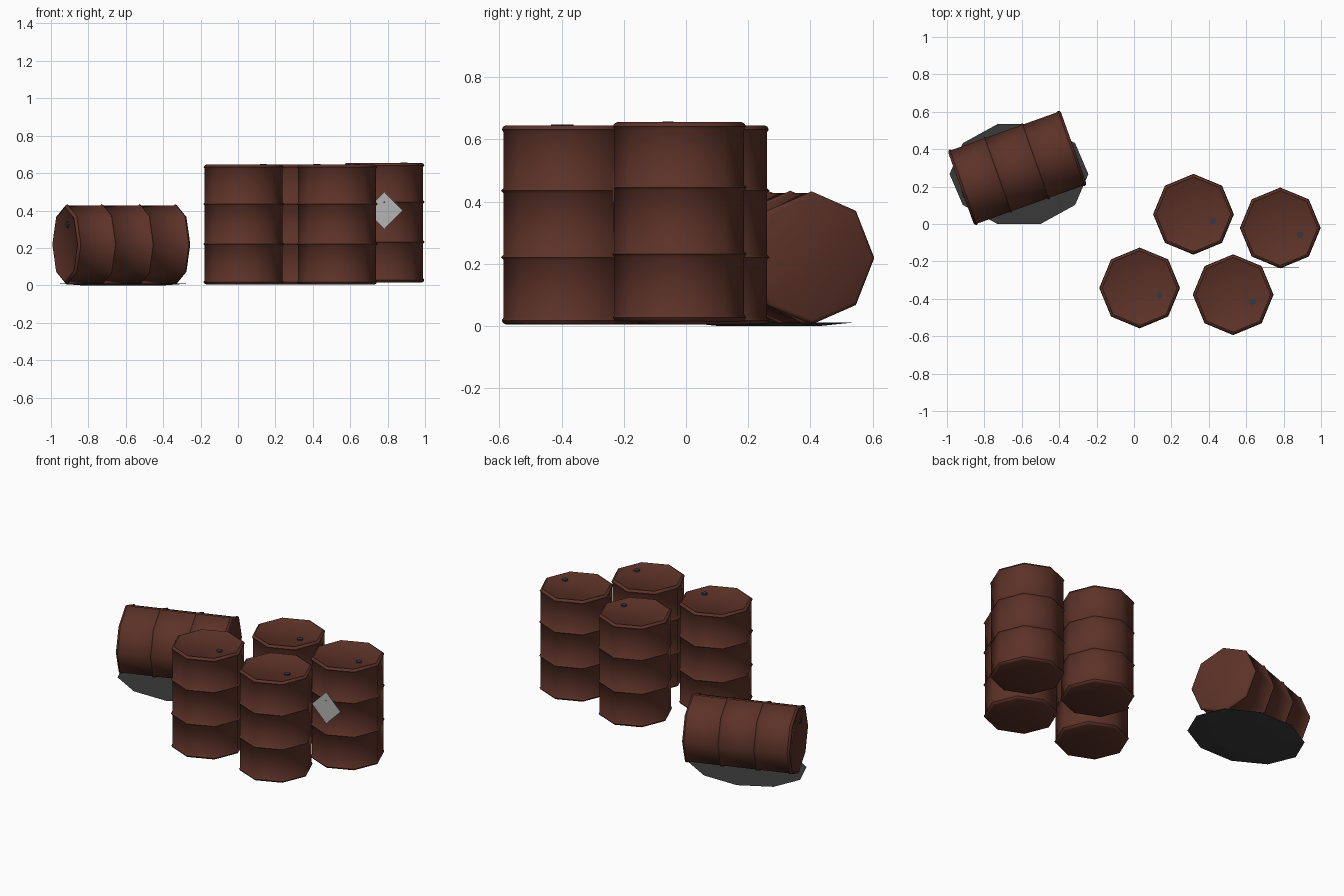
import bpy, bmesh, math
from mathutils import Matrix, Vector

if "Cube" in bpy.data.objects:
    bpy.data.objects.remove(bpy.data.objects["Cube"])


def material(name, rgb):
    m = bpy.data.materials.new(name)
    m.diffuse_color = (*rgb, 1)
    m.use_nodes = True
    m.node_tree.nodes["Principled BSDF"].inputs["Base Color"].default_value = m.diffuse_color
    return m


RUST = material("rust_brown", (0.108, 0.032, 0.021))
STEEL = material("dark_steel", (0.032, 0.042, 0.048))
OIL = material("oil_grey", (0.042, 0.042, 0.042))
PLATE = material("label_grey", (0.46, 0.46, 0.45))


def finish(name, bm, mat, matrix, smooth=False):
    bmesh.ops.recalc_face_normals(bm, faces=bm.faces)
    me = bpy.data.meshes.new(name)
    bm.to_mesh(me)
    bm.free()
    me.materials.append(mat)
    ob = bpy.data.objects.new(name, me)
    bpy.context.collection.objects.link(ob)
    ob.matrix_world = matrix
    if smooth:
        bpy.ops.object.select_all(action='DESELECT')
        ob.select_set(True)
        bpy.context.view_layer.objects.active = ob
        bpy.ops.object.shade_smooth_by_angle(angle=math.radians(50))
    return ob


# Drum outline (radius, height): rolled rims at both ends, two hoops, sunken lid
PROFILE = [(0.200, 0.0), (0.209, 0.004), (0.214, 0.013), (0.208, 0.023),
           (0.208, 0.207), (0.216, 0.216), (0.208, 0.225),
           (0.208, 0.421), (0.216, 0.430), (0.208, 0.439),
           (0.208, 0.617), (0.214, 0.627), (0.209, 0.636), (0.200, 0.640),
           (0.193, 0.636)]
SIDES = 8


def drum(name, matrix):
    bm = bmesh.new()
    rings = []
    for r, z in PROFILE:
        rings.append([bm.verts.new((r * math.cos(2 * math.pi * i / SIDES),
                                    r * math.sin(2 * math.pi * i / SIDES), z))
                      for i in range(SIDES)])
    for a, b in zip(rings, rings[1:]):
        for i in range(SIDES):
            j = (i + 1) % SIDES
            bm.faces.new((a[i], a[j], b[j], b[i]))
    bm.faces.new(rings[0][::-1])
    bm.faces.new(rings[-1])
    finish(name, bm, RUST, matrix, True)
    # bung cap on the lid
    bm = bmesh.new()
    bmesh.ops.create_cone(bm, cap_ends=True, segments=8, radius1=0.018,
                          radius2=0.018, depth=0.012,
                          matrix=Matrix.Translation((0.105, -0.037, 0.637)))
    finish(name + "_bung", bm, STEEL, matrix)


# Upright drums
for n, pos in enumerate([(0.03, -0.342, 0.005), (0.53, -0.378, 0.005),
                         (0.318, 0.052, 0.005), (0.782, -0.021, 0.015)]):
    drum(f"drum_{n + 1}", Matrix.Translation(pos))

# Fallen drum, lid pointing to the left and slightly forward
a = math.radians(19.7)
c, s = math.cos(a), math.sin(a)
rot = Matrix(((0, -s, -c), (0, c, -s), (1, 0, 0))).to_4x4()
centre = Vector((-0.624, 0.30, 0.219))
drum("fallen_drum", Matrix.Translation(centre) @ rot
     @ Matrix.Translation((0, 0, -0.32)))

# Oil puddle under the fallen drum
bm = bmesh.new()
bmesh.ops.create_cone(bm, cap_ends=True, segments=10, radius1=0.6, radius2=1.0,
                      depth=0.011)
# first vertex of the ten-sided outline must lie on the x axis
v = max(bm.verts, key=lambda p: p.co.x)
bmesh.ops.rotate(bm, verts=bm.verts,
                 matrix=Matrix.Rotation(-math.atan2(v.co.y, v.co.x), 3, 'Z'))
bmesh.ops.scale(bm, verts=bm.verts, vec=(0.371, 0.281, 1))
finish("oil_puddle", bm, OIL, Matrix.Translation((-0.615, 0.267, 0.0055)))

# Diamond label plate on the right-hand drum
bm = bmesh.new()
bmesh.ops.create_cube(bm, size=1)
bmesh.ops.scale(bm, verts=bm.verts, vec=(0.1414, 0.003, 0.1414))
bmesh.ops.rotate(bm, verts=bm.verts, matrix=Matrix.Rotation(math.pi / 4, 3, 'Y'))
finish("warning_plate", bm, PLATE, Matrix.Translation((0.782, -0.2335, 0.40)))
